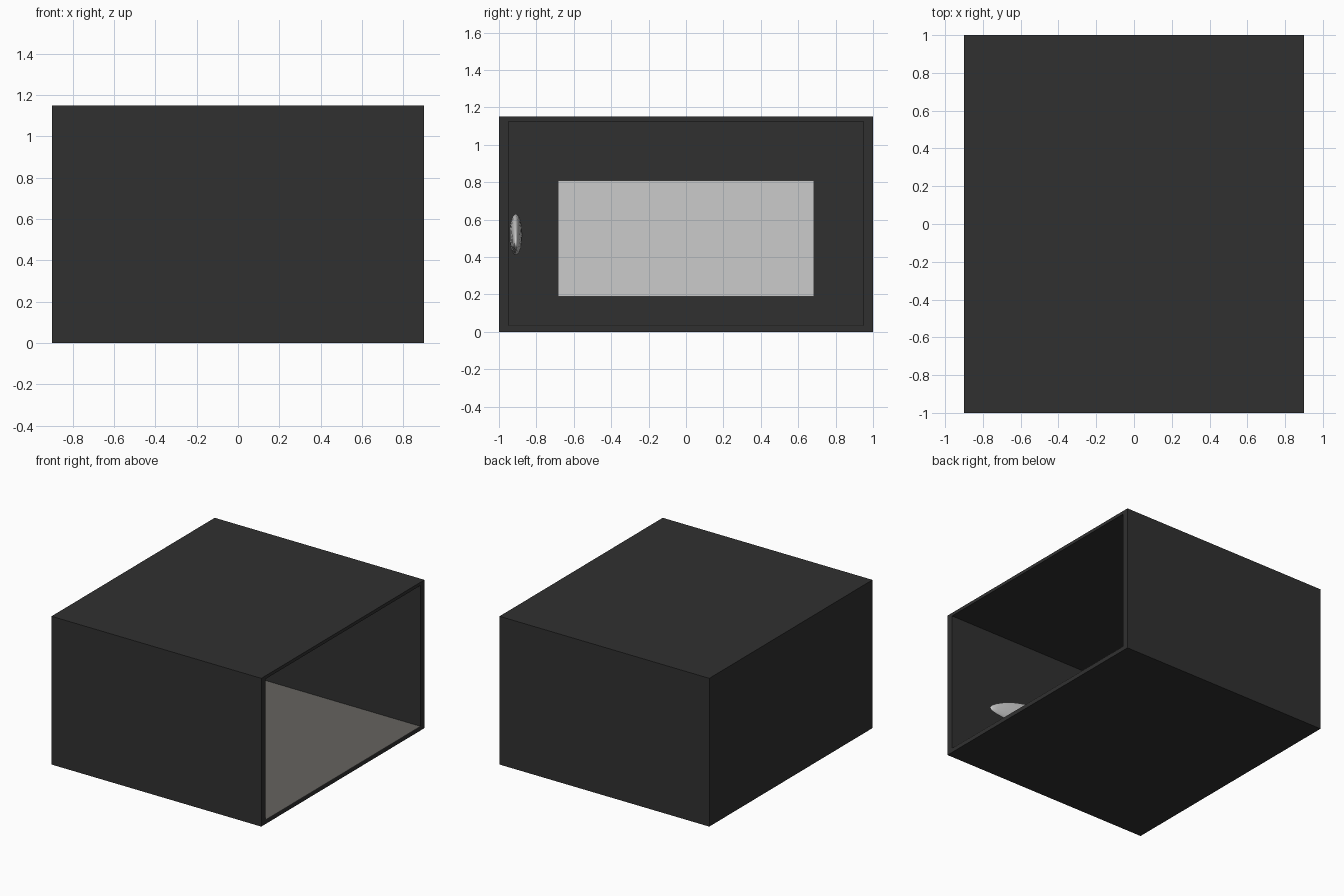
import bpy, bmesh
from mathutils import Vector

if "Cube" in bpy.data.objects:
    bpy.data.objects.remove(bpy.data.objects["Cube"])


def material(name, rgb):
    m = bpy.data.materials.new(name)
    m.diffuse_color = (*rgb, 1)
    m.use_nodes = True
    m.node_tree.nodes["Principled BSDF"].inputs["Base Color"].default_value = m.diffuse_color
    return m


def finish(name, bm, mat=None):
    bmesh.ops.recalc_face_normals(bm, faces=bm.faces)
    mesh = bpy.data.meshes.new(name)
    bm.to_mesh(mesh)
    bm.free()
    obj = bpy.data.objects.new(name, mesh)
    bpy.context.collection.objects.link(obj)
    if mat:
        mesh.materials.append(mat)
    return obj


def box_mesh(lo, hi):
    lo, hi = Vector(lo), Vector(hi)
    bm = bmesh.new()
    bmesh.ops.create_cube(bm, size=1)
    for v in bm.verts:
        v.co = (lo + hi) / 2 + v.co * (hi - lo)
    return bm


dark = material("dark_wall", (0.03, 0.03, 0.03))
carpet = material("floor_grey", (0.13, 0.125, 0.115))

# Room shell: box with its right side inset and pushed in to the back wall
bm = box_mesh((-0.9, -1, 0), (0.9, 1, 1.15))
end = max(bm.faces, key=lambda f: f.calc_center_median().x)
bmesh.ops.inset_region(bm, faces=[end], thickness=0.03)
for v in end.verts:
    v.co.y = 0.95 if v.co.y > 0 else -0.95
    v.co.z = 1.125 if v.co.z > 0.5 else 0.03
cavity = bmesh.ops.extrude_discrete_faces(bm, faces=[end])["faces"][0]
for v in cavity.verts:
    v.co.x = -0.86
finish("room_shell", bm, dark)

# Floor covering
finish("floor", box_mesh((-0.86, -0.95, 0.03), (0.9, 0.95, 0.033)), carpet)

# Pale screen on the far wall
finish("screen", box_mesh((-0.86, -0.685, 0.19), (-0.85, 0.685, 0.81)))

# Slim pointed ornament mounted on the front wall's inner side
bm = bmesh.new()
bmesh.ops.create_uvsphere(bm, u_segments=24, v_segments=12, radius=1)
for v in bm.verts:
    t = abs(v.co.x)
    taper = 1 - 0.3 * t
    v.co = (0.16 + 0.42 * v.co.x,
            -0.91 + 0.035 * v.co.y * taper,
            0.52 + 0.11 * v.co.z * taper - 0.05 * t * t)
ornament = finish("wall_ornament", bm)
for p in ornament.data.polygons:
    p.use_smooth = True
